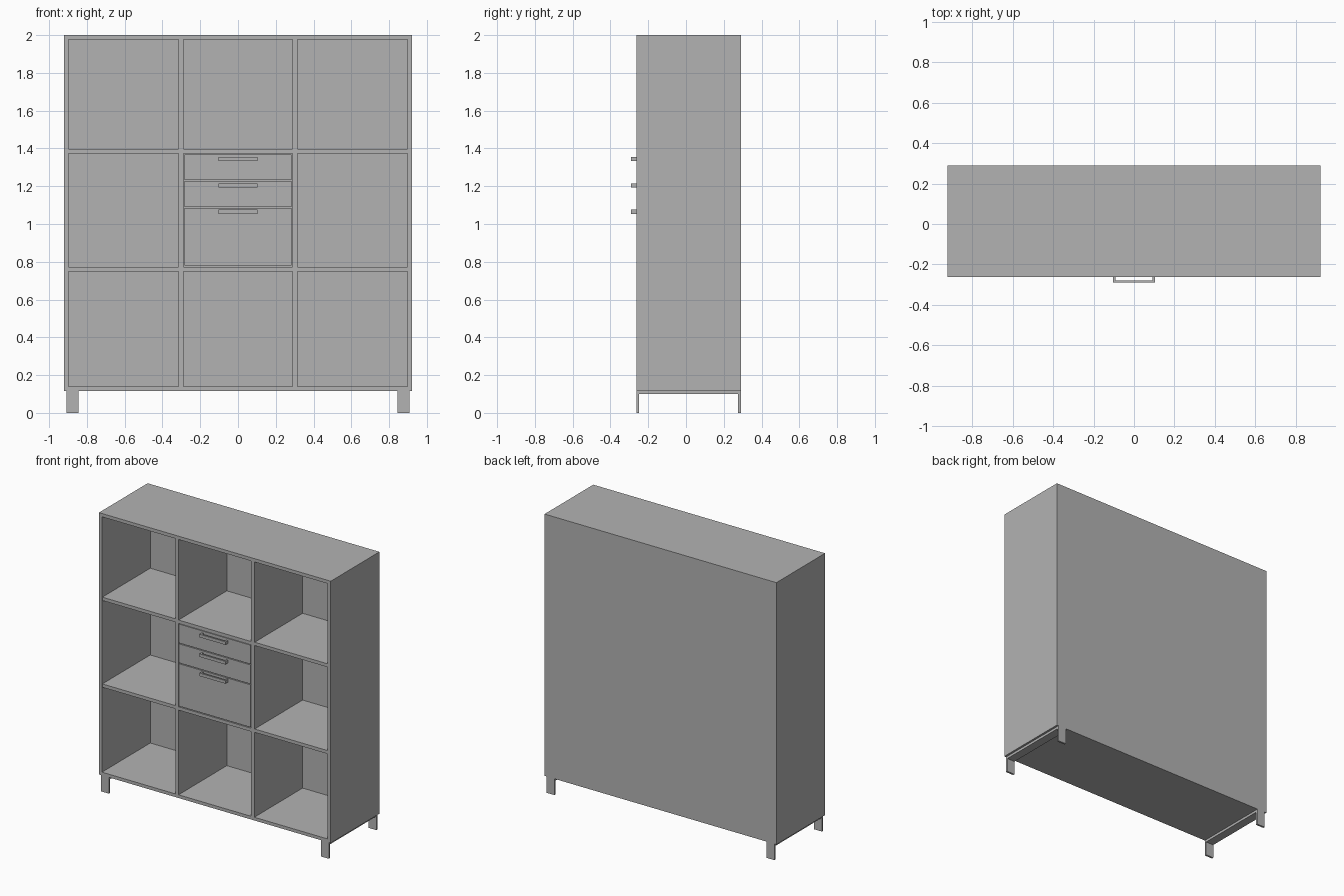
import bpy

if "Cube" in bpy.data.objects:
    bpy.data.objects.remove(bpy.data.objects["Cube"], do_unlink=True)

GREY = (0.45, 0.45, 0.45, 1)
mat = bpy.data.materials.new("plain grey")
mat.use_nodes = True
mat.diffuse_color = GREY
mat.node_tree.nodes["Principled BSDF"].inputs["Base Color"].default_value = GREY


def box(name, x, y, z):
    """Box from (min, max) ranges on each axis."""
    bpy.ops.mesh.primitive_cube_add(size=1, location=[sum(r) / 2 for r in (x, y, z)])
    ob = bpy.context.object
    ob.name = name
    ob.scale = [r[1] - r[0] for r in (x, y, z)]
    bpy.ops.object.transform_apply(location=False, rotation=False, scale=True)
    ob.data.materials.append(mat)
    return ob


def mirrored(name, x, y, z):
    """The same box on the left (+x) and right (-x)."""
    box("left_" + name, x, y, z)
    box("right_" + name, (-x[1], -x[0]), y, z)


W, FRONT, BACK, INNER = 0.922, -0.263, 0.29, 0.286
BASE, FLOOR, ROOF, TOP = 0.117, 0.14, 1.976, 2.0
depth = (FRONT, INNER)

# Carcass
box("top_board", (-W, W), depth, (ROOF, TOP))
box("bottom_board", (-W, W), depth, (BASE, FLOOR))
box("back_panel", (-W, W), (INNER, BACK), (BASE, TOP))
mirrored("side_panel", (0.898, W), depth, (FLOOR, ROOF))
mirrored("divider", (0.289, 0.314), depth, (FLOOR, ROOF))

# Shelves, slightly set back in the outer bays
for level, z in (("lower", (0.749, 0.773)), ("upper", (1.373, 1.397))):
    mirrored(level + "_shelf", (0.314, 0.898), (FRONT + 0.004, INNER), z)
    box(level + "_middle_shelf", (-0.289, 0.289), depth, z)

# Drawers: front, open box behind it and a bracket handle
DX = 0.284
for level, z0, z1, grip in (("top", 1.233, 1.369, 1.344),
                            ("middle", 1.09, 1.227, 1.203),
                            ("bottom", 0.779, 1.084, 1.065)):
    name = level + "_drawer"
    inside = (FRONT + 0.022, 0.25)
    wall = (z0 + 0.01, z1 - 0.025)
    box(name + "_front", (-DX, DX), (FRONT, inside[0]), (z0, z1))
    box(name + "_base", (-0.26, 0.26), inside, (z0 + 0.01, z0 + 0.02))
    box(name + "_back", (-0.26, 0.26), (0.24, 0.25), wall)
    mirrored(name + "_wall", (0.26, 0.272), inside, wall)
    hz = (grip - 0.011, grip + 0.011)
    box(name + "_handle_bar", (-0.103, 0.103), (-0.29, -0.278), hz)
    mirrored(name + "_handle_post", (0.092, 0.103), (-0.278, FRONT), hz)

# Leg frames: flat strip under the base with a bent-down leg and foot at each end
LEG = (0.844, 0.907)
mirrored("leg_rail", LEG, (FRONT, BACK), (0.099, BASE))
for end, y0, y1 in (("front", FRONT, FRONT + 0.014), ("back", BACK - 0.014, BACK)):
    mirrored(end + "_leg", LEG, (y0, y1), (0.012, 0.099))
    mirrored(end + "_foot", LEG, (y0, y1), (0, 0.012))
